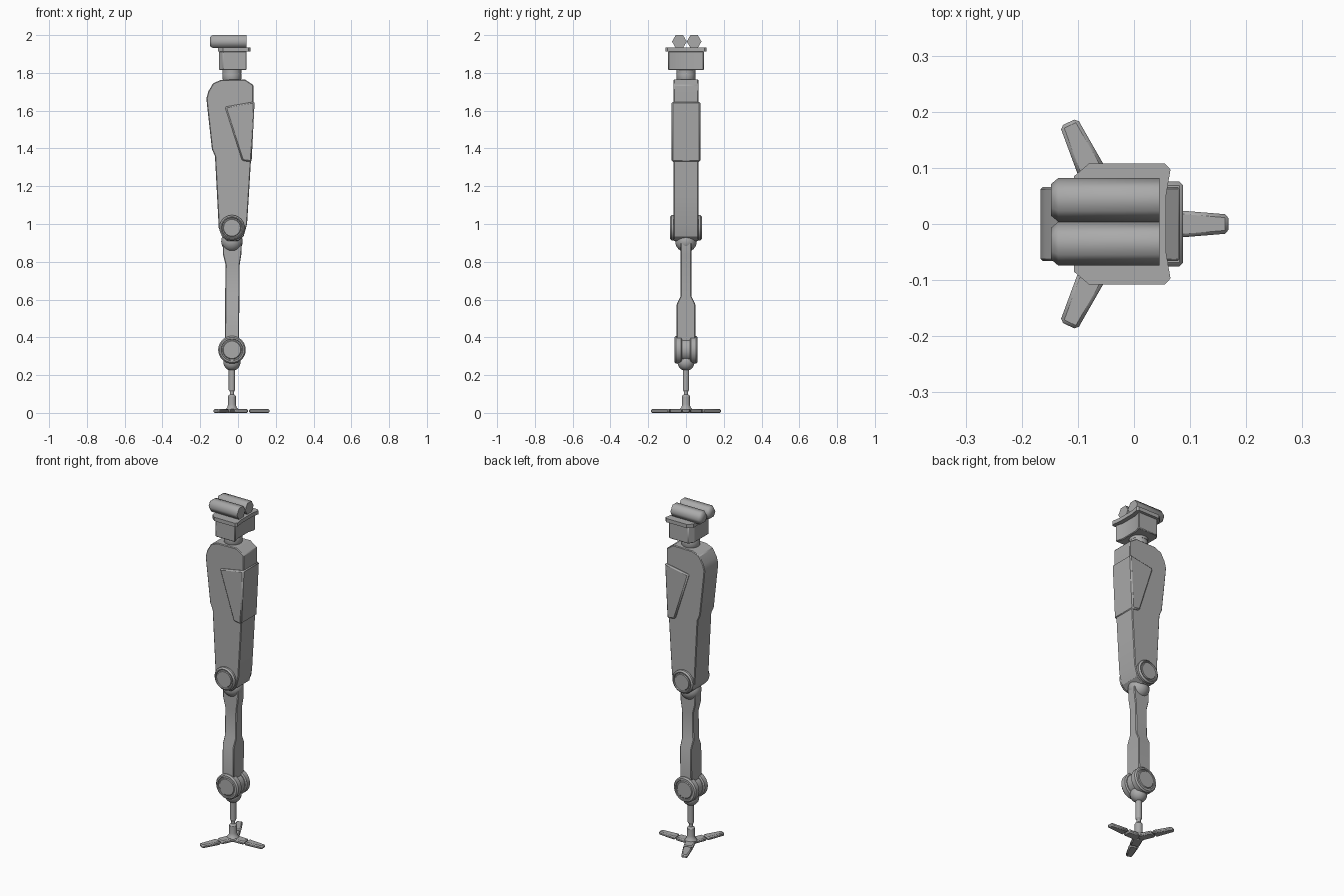
import bpy, bmesh, math
from mathutils import Matrix, Vector

old = bpy.data.objects.get("Cube")
if old:
    bpy.data.objects.remove(old)

grey = bpy.data.materials.new("plain grey")
grey.use_nodes = True
grey.diffuse_color = (0.4, 0.4, 0.4, 1)
grey.node_tree.nodes["Principled BSDF"].inputs["Base Color"].default_value = (0.4, 0.4, 0.4, 1)

CX = -0.032  # leg axis


def finish(bm, name, bevel=0, angle=30):
    bmesh.ops.recalc_face_normals(bm, faces=bm.faces)
    mesh = bpy.data.meshes.new(name)
    bm.to_mesh(mesh)
    bm.free()
    mesh.materials.append(grey)
    ob = bpy.data.objects.new(name, mesh)
    bpy.context.collection.objects.link(ob)
    if bevel:
        mod = ob.modifiers.new("Bevel", "BEVEL")
        mod.width = bevel
        mod.segments = 1
        mod.limit_method = "ANGLE"
        mod.angle_limit = math.radians(35)
    bpy.ops.object.select_all(action="DESELECT")
    ob.select_set(True)
    bpy.context.view_layer.objects.active = ob
    bpy.ops.object.shade_smooth_by_angle(angle=math.radians(angle))
    return ob


def loft(name, rings, caps=True, **kw):
    """Skin a list of equal-length point rings."""
    bm = bmesh.new()
    rows = [[bm.verts.new(p) for p in ring] for ring in rings]
    n = len(rows[0])
    for a, b in zip(rows, rows[1:]):
        for i in range(n):
            j = (i + 1) % n
            bm.faces.new((a[i], a[j], b[j], b[i]))
    if caps:
        bm.faces.new(rows[0])
        bm.faces.new(rows[-1])
    return finish(bm, name, **kw)


def side_prism(name, outline, half, **kw):
    return loft(name, [[(x, y, z) for x, z in outline] for y in (-half, half)], **kw)


def plan_prism(name, outline, z0, z1, **kw):
    return loft(name, [[(x, y, z) for x, y in outline] for z in (z0, z1)], **kw)


def lathe(name, profile, matrix, sides=32, **kw):
    """Turn (radius, height) pairs around the local z axis."""
    rings = [[matrix @ Vector((r * math.cos(t), r * math.sin(t), h))
              for t in (math.tau * i / sides for i in range(sides))] for r, h in profile]
    return loft(name, rings, **kw)


def ball(name, z, r):
    bm = bmesh.new()
    bmesh.ops.create_uvsphere(bm, u_segments=32, v_segments=16, radius=r,
                              matrix=Matrix.Translation((CX, 0, z)))
    return finish(bm, name)


def mirrored(half_outline):
    """Close a plan outline by reflecting it across y."""
    return half_outline + [(x, -y) for x, y in reversed(half_outline)]


# Head: twin hexagonal tubes on a notched plate and block
for side, y in (("left", 0.043), ("right", -0.035)):
    place = Matrix.Translation((0.045, y, 1.966)) @ Matrix.Rotation(-math.pi / 2, 4, "Y") \
        @ Matrix.Rotation(math.pi / 2, 4, "Z")
    lathe(side + "_head_tube", [(0.039, 0), (0.039, 0.18), (0.028, 0.193)], place, sides=6, angle=65)
plan_prism("head_plate", mirrored([(-0.107, 0.085), (-0.08, 0.108), (0.055, 0.108),
                                   (0.065, 0.097), (0.057, 0.05)]), 1.913, 1.935)
block = mirrored([(-0.1, 0.065), (-0.08, 0.095), (0.047, 0.095), (0.035, 0.05)])
plan_prism("head_block", block, 1.815, 1.914, bevel=0.004)

# Neck
lathe("neck", [(0.05, 1.8), (0.05, 1.82)], Matrix.Translation((CX, 0, 0)))
lathe("neck_collar", [(0.046, 1.76), (0.05, 1.768), (0.05, 1.795), (0.043, 1.82)],
      Matrix.Translation((CX, 0, 0)))

# Upper limb housing
side_prism("upper_housing", [
    (-0.09, 1.763), (-0.132, 1.745), (-0.158, 1.70), (-0.167, 1.665), (-0.164, 1.63),
    (-0.138, 1.396), (-0.122, 1.36), (-0.102, 0.98), (-0.085, 0.935), (-0.055, 0.91),
    (0.0, 0.91), (0.03, 0.935), (0.048, 1.0), (0.058, 1.16), (0.068, 1.33),
    (0.082, 1.64), (0.082, 1.735), (0.037, 1.765)], 0.066, bevel=0.004)

# Wrapped armour panel
side_prism("armour_panel", [(-0.069, 1.62), (0.088, 1.648), (0.072, 1.328), (0.022, 1.335)],
           0.076, bevel=0.007)


# Joint discs with a recessed ring on each end
def joint(name, z, r, half):
    ring = [(r - 0.008, half), (r * 0.82, half), (r * 0.78, half - 0.006),
            (r * 0.7, half - 0.006), (r * 0.66, half - 0.001)]
    profile = [(a, -h) for a, h in reversed(ring)] + [(r, -half + 0.008), (r, half - 0.008)] + ring
    place = Matrix.Translation((CX, 0, z)) @ Matrix.Rotation(math.pi / 2, 4, "X")
    lathe(name, profile, place, sides=40)


joint("upper_joint", 0.98, 0.067, 0.085)
ball("upper_joint_ball", 0.908, 0.057)

# Lower limb
sections = [(0.9, -0.08, 0.02, 0.028), (0.84, -0.08, 0.018, 0.028), (0.785, -0.066, 0.009, 0.028),
            (0.62, -0.068, 0.008, 0.028), (0.575, -0.068, 0.007, 0.049), (0.34, -0.07, 0.005, 0.049)]
loft("lower_limb", [[(a, -h, z), (b, -h, z), (b, h, z), (a, h, z)] for z, a, b, h in sections],
     bevel=0.004)

# Forked lower joint: side discs and a narrow central hub
for side, s in (("front", -1), ("back", 1)):
    place = Matrix.Translation((CX, s * 0.02, 0.334)) @ Matrix.Rotation(-s * math.pi / 2, 4, "X")
    lathe(side + "_lower_joint", [(0.066, 0), (0.073, 0.006), (0.073, 0.034), (0.066, 0.042),
                                  (0.058, 0.042), (0.056, 0.037), (0.05, 0.037),
                                  (0.046, 0.041)], place, sides=40)
hub_turn = Matrix.Translation((CX, 0, 0.334)) @ Matrix.Rotation(math.pi / 2, 4, "X")
lathe("lower_joint_hub", [(0.062, -0.022), (0.062, 0.022)], hub_turn)
ball("lower_joint_ball", 0.268, 0.045)

# Ankle rod and stem
lathe("ankle_rod", [(0.017, 0.24), (0.017, 0.122), (0.011, 0.112), (0.011, 0.098), (0.017, 0.094),
                    (0.021, 0.088), (0.021, 0.045), (0.024, 0.03), (0.034, 0.018), (0.034, 0.004)],
      Matrix.Translation((CX, 0, 0)), sides=20)

# Three two-part toes
for name, degrees in (("left", 0), ("back", 115), ("front", -115)):
    c, s = math.cos(math.radians(degrees)), math.sin(math.radians(degrees))
    for part, a, b, wa, wb in (("inner", 0.0, 0.085, 0.028, 0.026), ("outer", 0.09, 0.2, 0.026, 0.017)):
        outline = [(a, wa), (b, wb), (b, -wb), (a, -wa)]
        plan_prism(f"{name}_toe_{part}", [(CX + u * c - v * s, u * s + v * c) for u, v in outline],
                   0.0, 0.02, bevel=0.006)
